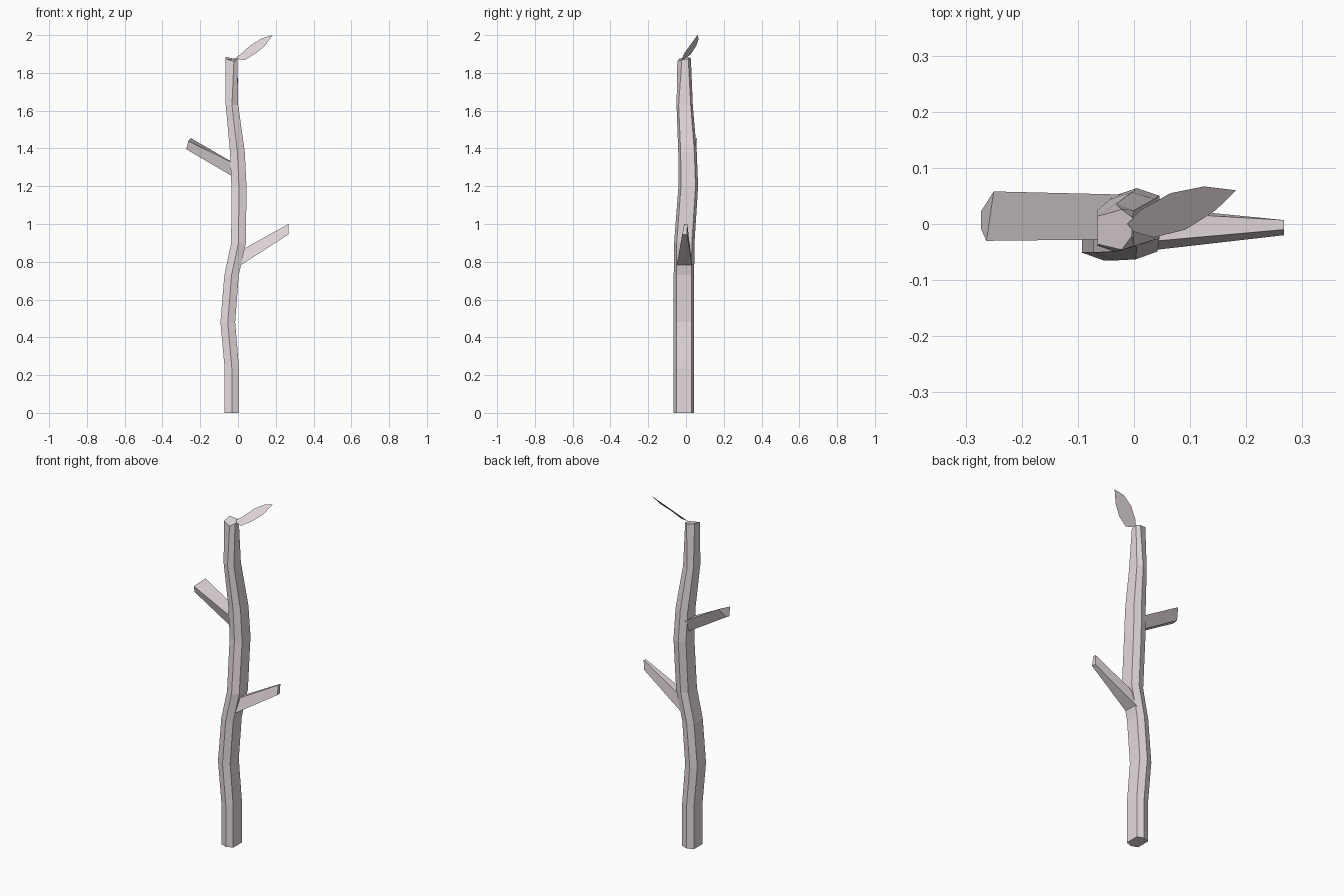
import bpy, bmesh

bark = bpy.data.materials.new("pale_bark")
bark.diffuse_color = (0.78, 0.70, 0.73, 1)


def make(name, bm):
    me = bpy.data.meshes.new(name)
    bm.to_mesh(me)
    bm.free()
    me.materials.append(bark)
    ob = bpy.data.objects.new(name, me)
    bpy.context.collection.objects.link(ob)
    return ob


def loft(name, rings):
    """Join matching rings of points with flat faces and cap both ends."""
    bm = bmesh.new()
    vs = [[bm.verts.new(p) for p in ring] for ring in rings]
    n = len(vs[0])
    for a, b in zip(vs, vs[1:]):
        for i in range(n):
            j = (i + 1) % n
            bm.faces.new((a[i], a[j], b[j], b[i]))
    bm.faces.new(vs[0][::-1])
    bm.faces.new(vs[-1])
    bmesh.ops.recalc_face_normals(bm, faces=bm.faces)
    return make(name, bm)


def hexagon(z, cx, cy, hx, hy):
    s = hy * 0.74
    return [(cx + x, cy + y, z) for x, y in
            ((0, -hy), (hx, -s), (hx, s), (0, hy), (-hx, s), (-hx, -s))]


# Trunk: crooked six-sided pole with a slightly twisted, tilted top
trunk = [hexagon(*r) for r in (
    (0.00, -0.033, -0.011, 0.038, 0.054),
    (0.24, -0.033, -0.011, 0.038, 0.054),
    (0.48, -0.054, -0.011, 0.039, 0.054),
    (0.73, -0.034, -0.011, 0.038, 0.054),
    (0.90, 0.003, -0.009, 0.039, 0.054),
    (1.20, 0.005, 0.012, 0.040, 0.052),
    (1.38, -0.003, 0.008, 0.039, 0.049),
    (1.63, -0.032, -0.007, 0.033, 0.043),
)]
trunk.append([(-0.022, -0.046, 1.86), (-0.004, -0.022, 1.87), (-0.003, 0.012, 1.875),
              (-0.022, 0.026, 1.875), (-0.065, 0.014, 1.885), (-0.065, -0.036, 1.875)])
loft("trunk", trunk)

# Lower right branch, tapering to a narrow tip
loft("right_branch", [
    [(-0.02, -0.050, 0.765), (-0.02, 0.033, 0.765), (0.02, 0.020, 0.87), (0.02, -0.030, 0.87)],
    [(0.004, -0.050, 0.775), (0.004, 0.033, 0.775), (0.042, 0.020, 0.875), (0.042, -0.030, 0.875)],
    [(0.267, -0.020, 0.945), (0.267, 0.006, 0.945), (0.267, 0.007, 1.00), (0.267, -0.010, 1.00)],
])

# Upper left branch, a broad wedge with a skewed end
loft("left_branch", [
    [(0.00, -0.010, 1.235), (0.00, 0.028, 1.235), (0.00, 0.052, 1.31), (0.00, -0.027, 1.31)],
    [(-0.273, -0.008, 1.395), (-0.273, 0.022, 1.40), (-0.25, 0.058, 1.455), (-0.263, -0.030, 1.44)],
])

# Single thin leaf rising from the top
bm = bmesh.new()
outline = [(-0.012, 0.000, 1.88), (0.000, -0.014, 1.873), (0.035, -0.024, 1.868),
           (0.092, -0.010, 1.902), (0.145, 0.024, 1.945), (0.182, 0.060, 2.00),
           (0.125, 0.067, 1.982), (0.065, 0.055, 1.945), (0.012, 0.025, 1.897)]
bm.faces.new([bm.verts.new(p) for p in outline])
make("leaf", bm)
